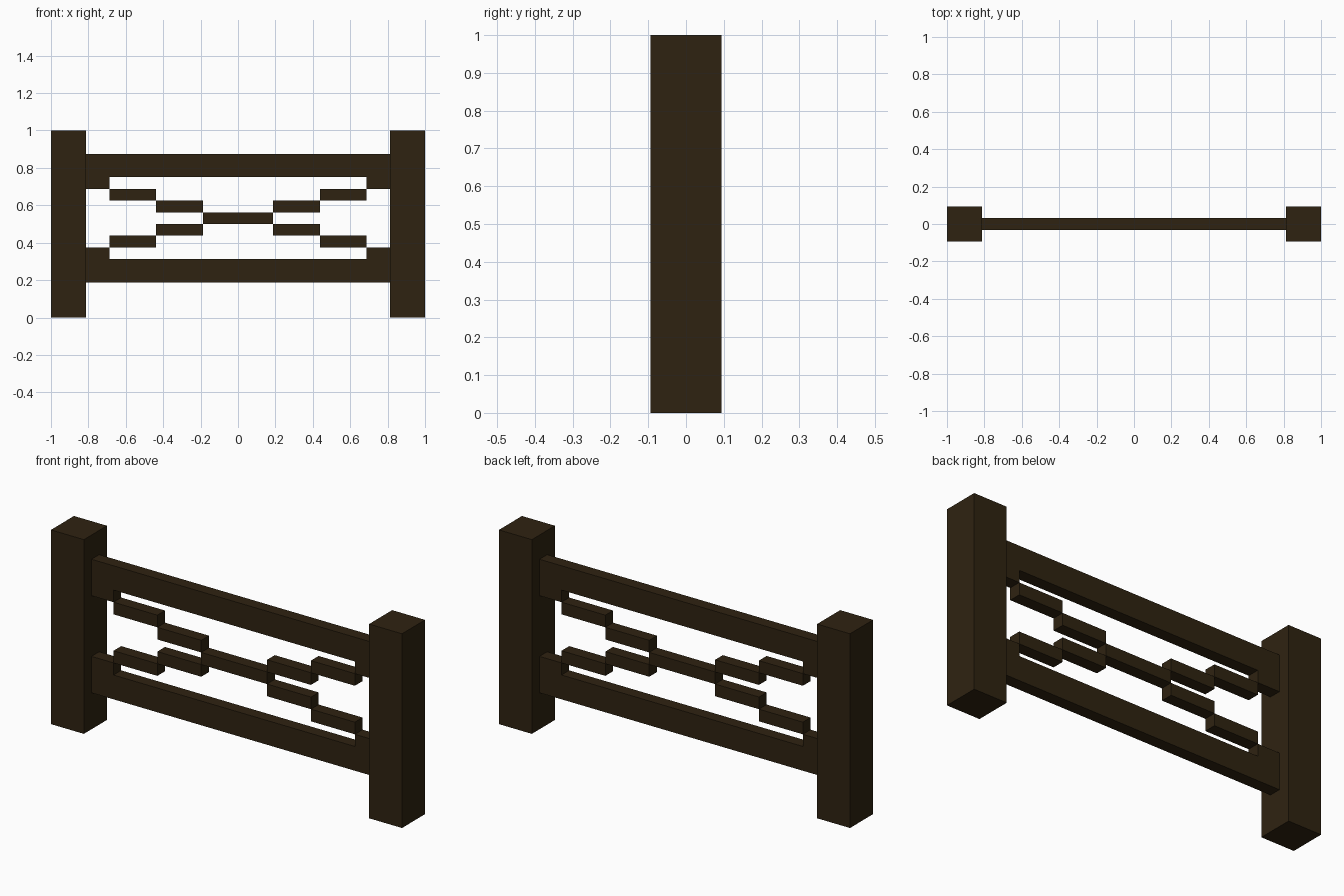
import bpy

if "Cube" in bpy.data.objects:
    bpy.data.objects.remove(bpy.data.objects["Cube"])

U = 1 / 16  # the whole model sits on a 1/16 unit grid

wood = bpy.data.materials.new("dark_brown_wood")
wood.diffuse_color = (0.028, 0.0165, 0.0055, 1)
wood.use_nodes = True
wood.node_tree.nodes["Principled BSDF"].inputs["Base Color"].default_value = wood.diffuse_color


def box(name, x0, x1, z0, z1, half_depth):
    """Box from grid-unit bounds, centred on y = 0."""
    bpy.ops.mesh.primitive_cube_add(size=1)
    ob = bpy.context.object
    ob.name = name
    ob.location = ((x0 + x1) / 2 * U, 0, (z0 + z1) / 2 * U)
    ob.scale = ((x1 - x0) * U, 2 * half_depth * U, (z1 - z0) * U)
    bpy.ops.object.transform_apply(location=True, scale=True)
    ob.data.materials.append(wood)
    return ob


def mirrored_pair(name, x0, x1, z0, z1, half_depth):
    box(name + "_right", x0, x1, z0, z1, half_depth)
    box(name + "_left", -x1, -x0, z0, z1, half_depth)


# End posts
mirrored_pair("post", 13, 16, 0, 16, 1.5)

# Horizontal rails
box("top_rail", -13, 13, 12, 14, 0.5)
box("bottom_rail", -13, 13, 3, 5, 0.5)

# Stepped cross brace: centre bar, then steps rising and falling outwards
box("brace_centre", -3, 3, 8, 9, 0.5)
for i, (x0, x1) in enumerate([(3, 7), (7, 11), (11, 13)], 1):
    mirrored_pair(f"upper_brace_step_{i}", x0, x1, 8 + i, 9 + i, 0.5)
    mirrored_pair(f"lower_brace_step_{i}", x0, x1, 8 - i, 9 - i, 0.5)
